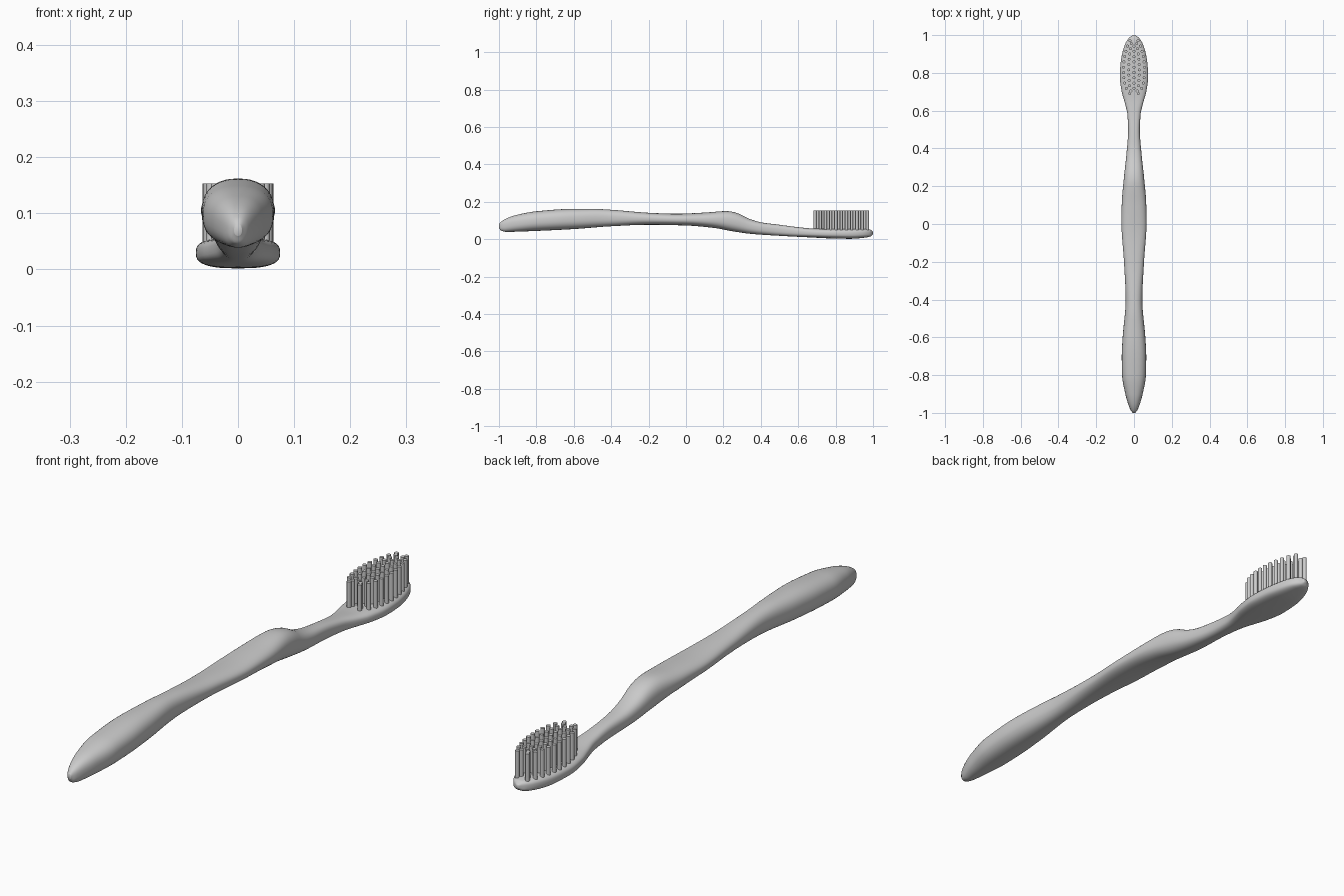
import bpy, bmesh, math

if "Cube" in bpy.data.objects:
    bpy.data.objects.remove(bpy.data.objects["Cube"])

# Profile curves along the length: (y, value)
TOP = [(-1, .08), (-.99, .092), (-.95, .115), (-.9, .131), (-.8, .149), (-.6, .162), (-.5, .162),
       (-.4, .157), (-.2, .141), (-.05, .136), (.1, .142), (.22, .15), (.27, .141), (.34, .108),
       (.4, .09), (.5, .077), (.6, .064), (.68, .057), (.95, .055), (.985, .051), (1, .04)]
BOTTOM = [(-1, .06), (-.99, .046), (-.96, .039), (-.8, .044), (-.6, .054), (-.4, .069), (-.2, .077),
          (0, .073), (.15, .06), (.25, .042), (.35, .028), (.5, .018), (.65, .01), (.8, .003),
          (.88, .002), (.97, .01), (.99, .016), (1, .026)]
WIDTH = [(-1, .007), (-.985, .018), (-.95, .032), (-.9, .046), (-.8, .063), (-.7, .065), (-.6, .06),
         (-.4, .044), (-.2, .053), (0, .066), (.1, .065), (.25, .053), (.35, .042), (.5, .031),
         (.58, .035), (.65, .051), (.7, .065), (.78, .075), (.85, .071), (.9, .063), (.95, .048),
         (.985, .027), (1, .006)]


def sample(pts, y):
    """Monotone cubic interpolation of a profile."""
    n = len(pts)
    d = [(pts[i + 1][1] - pts[i][1]) / (pts[i + 1][0] - pts[i][0]) for i in range(n - 1)]

    def slope(i):
        if i == 0:
            return d[0]
        if i == n - 1:
            return d[-1]
        a, b = d[i - 1], d[i]
        return 0 if a * b <= 0 else 2 * a * b / (a + b)

    i = max(k for k in range(n - 1) if k == 0 or pts[k][0] <= y)
    h = pts[i + 1][0] - pts[i][0]
    t = min(1, max(0, (y - pts[i][0]) / h))
    return ((2*t**3 - 3*t*t + 1) * pts[i][1] + (t**3 - 2*t*t + t) * h * slope(i)
            + (3*t*t - 2*t**3) * pts[i + 1][1] + (t**3 - t*t) * h * slope(i + 1))


def finish(bm, name, angle):
    bmesh.ops.recalc_face_normals(bm, faces=bm.faces)
    me = bpy.data.meshes.new(name)
    bm.to_mesh(me)
    bm.free()
    ob = bpy.data.objects.new(name, me)
    bpy.context.collection.objects.link(ob)
    bpy.ops.object.select_all(action='DESELECT')
    ob.select_set(True)
    bpy.context.view_layer.objects.active = ob
    bpy.ops.object.shade_smooth_by_angle(angle=math.radians(angle))
    return ob


# Handle, neck and head: superellipse sections lofted along y
SEG, STEPS = 40, 130
bm = bmesh.new()
rings = []
for s in range(STEPS + 1):
    y = -math.cos(math.pi * s / STEPS)
    w, top, bot = (sample(p, y) for p in (WIDTH, TOP, BOTTOM))
    blend = min(1, max(0, (y - .3) / .4))
    e = 2 / (2.4 + .6 * blend)
    ring = []
    for k in range(SEG):
        a = 2 * math.pi * k / SEG
        c, n = math.cos(a), math.sin(a)
        ring.append(bm.verts.new((w * math.copysign(abs(c) ** e, c), y,
                                  (top + bot) / 2 + (top - bot) / 2 * math.copysign(abs(n) ** e, n))))
    rings.append(ring)
for r0, r1 in zip(rings, rings[1:]):
    for k in range(SEG):
        j = (k + 1) % SEG
        bm.faces.new((r0[k], r0[j], r1[j], r1[k]))
bm.faces.new(rings[0])
bm.faces.new(rings[-1])
finish(bm, "handle_and_head", 60)


# Bristle tufts: outer outline, staggered inner columns and a centre column
def tuft_span(y):
    oval = .056 * math.sqrt(max(0, 1 - abs((y - .83) / .15) ** 2.5))
    return min(oval, sample(WIDTH, y) - .017)


ROWS, PITCH = 11, .028
spots = []
for i in range(ROWS):
    y = .69 + PITCH * i
    w = tuft_span(y)
    spots += [(w, y), (-w, y)]
    if w > .026:
        spots.append((0, y))
    if i < ROWS - 1:
        ym = y + PITCH / 2
        wm = .5 * tuft_span(ym)
        if wm > .012:
            spots += [(wm, ym), (-wm, ym)]

bm = bmesh.new()
Z0, Z1, R, SIDES = .045, .153, .0078, 12
for x, y in spots:
    lo, hi = ([bm.verts.new((x + R * math.cos(2 * math.pi * k / SIDES),
                             y + R * math.sin(2 * math.pi * k / SIDES), z))
               for k in range(SIDES)] for z in (Z0, Z1))
    for k in range(SIDES):
        j = (k + 1) % SIDES
        bm.faces.new((lo[k], lo[j], hi[j], hi[k]))
    bm.faces.new(lo[::-1])
    bm.faces.new(hi)
finish(bm, "bristle_tufts", 40)
